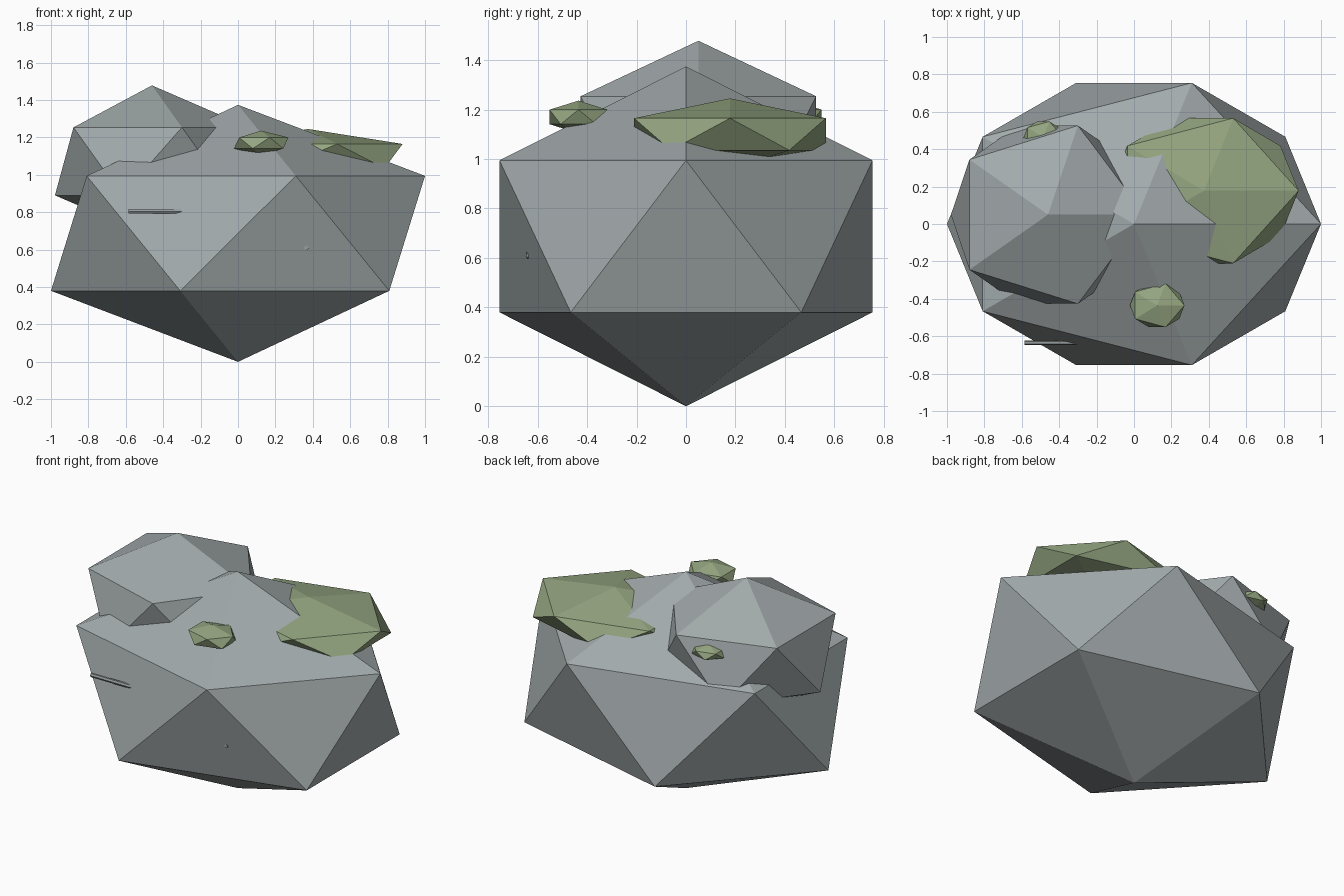
import bpy
import math

if "Cube" in bpy.data.objects:
    bpy.data.objects.remove(bpy.data.objects["Cube"])


def material(name, rgb):
    m = bpy.data.materials.new(name)
    m.diffuse_color = (*rgb, 1)
    m.use_nodes = True
    m.node_tree.nodes["Principled BSDF"].inputs["Base Color"].default_value = m.diffuse_color
    return m


stone = material("stone grey", (0.36, 0.40, 0.405))
moss = material("moss green", (0.30, 0.38, 0.22))
crack = material("crack grey", (0.30, 0.33, 0.335))


def boulder(name, centre, scale, mat):
    """Flat-shaded twenty-sided lump."""
    bpy.ops.mesh.primitive_ico_sphere_add(subdivisions=1, radius=1, location=centre)
    ob = bpy.context.object
    ob.name = name
    ob.scale = scale
    ob.data.materials.append(mat)


def rod(name, centre, length, rotation):
    """Thin six-sided ridge on the stone face."""
    bpy.ops.mesh.primitive_cylinder_add(vertices=6, radius=0.013, depth=length,
                                        location=centre, rotation=rotation)
    ob = bpy.context.object
    ob.name = name
    ob.data.materials.append(mat_rod)


mat_rod = crack

# Stones
boulder("main_rock", (0, 0, 0.687), (1.118, 0.887, 0.687), stone)
boulder("upper_rock", (-0.46, 0.05, 1.072), (0.58, 0.56, 0.406), stone)

# Moss clumps
boulder("large_moss", (0.374, 0.178, 1.10), (0.566, 0.456, 0.145), moss)
boulder("front_moss", (0.124, -0.435, 1.17), (0.163, 0.137, 0.066), moss)
boulder("back_moss", (-0.485, 0.463, 1.18), (0.118, 0.10, 0.045), moss)

# Ridges on the front faces
rod("left_ridge", (-0.43, -0.635, 0.805), 0.31, (0, math.pi / 2, 0))
rod("right_ridge", (0.365, -0.60, 0.61), 0.09, (math.pi / 2, 0, 0))
